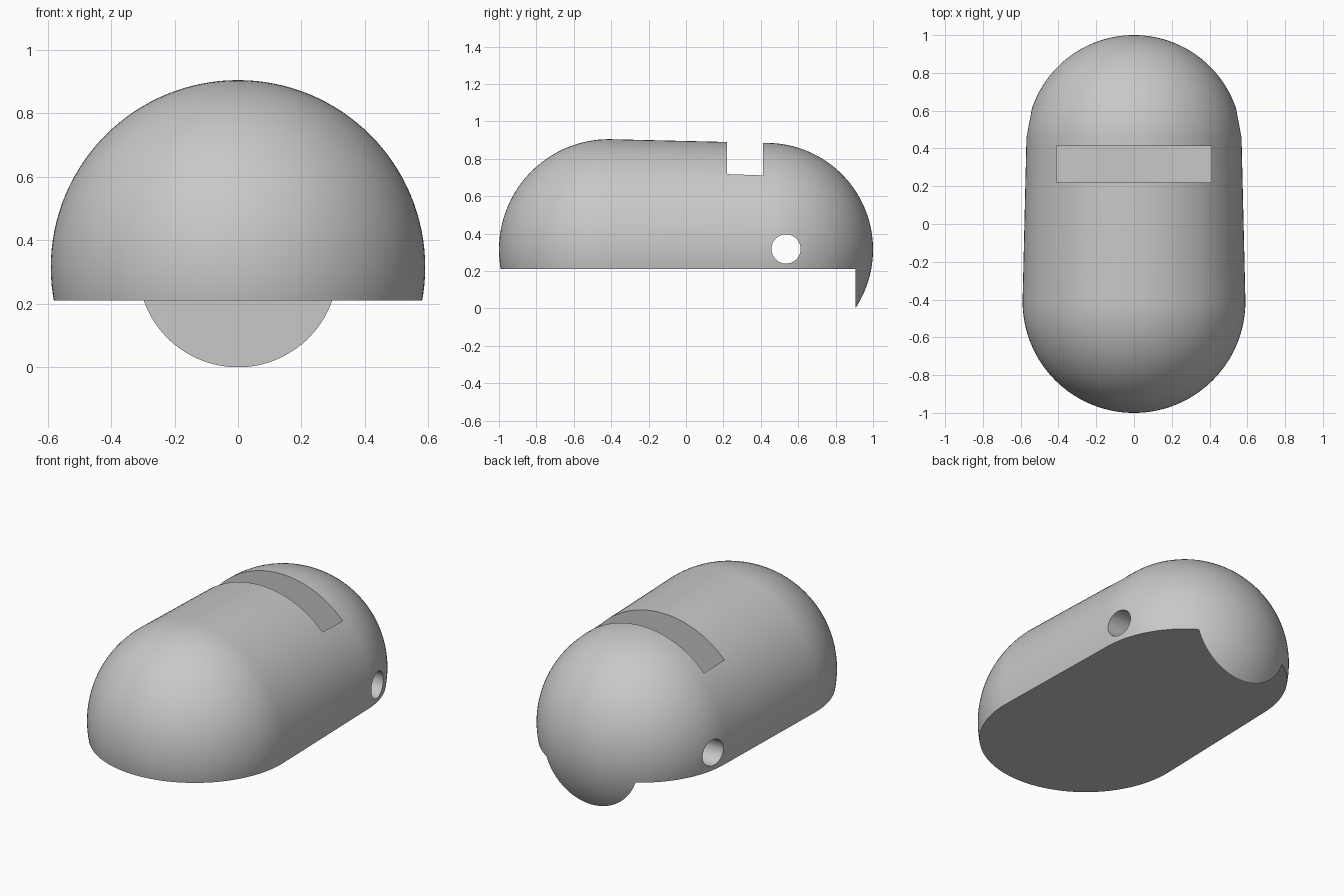
import bpy, bmesh, math
from mathutils import Vector, Matrix

cube = bpy.data.objects.get("Cube")
if cube:
    bpy.data.objects.remove(cube, do_unlink=True)

AXIS_Z = 0.315                      # height of the body's long axis
FRONT_Y, FRONT_R = -0.41, 0.59      # front dome
BACK_Y, BACK_R = 0.43, 0.57         # back dome
ARC_STEPS, SIDES = 32, 128

grey = bpy.data.materials.new("plain grey")
grey.use_nodes = True
grey.diffuse_color = (0.58, 0.58, 0.58, 1)
grey.node_tree.nodes["Principled BSDF"].inputs["Base Color"].default_value = grey.diffuse_color


def make_object(name, bm):
    bmesh.ops.recalc_face_normals(bm, faces=bm.faces)
    mesh = bpy.data.meshes.new(name)
    bm.to_mesh(mesh)
    bm.free()
    mesh.materials.append(grey)
    obj = bpy.data.objects.new(name, mesh)
    bpy.context.collection.objects.link(obj)
    return obj


def box(name, low, high):
    low, high = Vector(low), Vector(high)
    bm = bmesh.new()
    bmesh.ops.create_cube(bm, size=1, matrix=Matrix.Translation((low + high) / 2)
                          @ Matrix.Diagonal((*(high - low), 1)))
    return make_object(name, bm)


def cut(target, cutter):
    cutter.hide_render = True
    mod = target.modifiers.new("cut", 'BOOLEAN')
    mod.operation, mod.solver, mod.object = 'DIFFERENCE', 'EXACT', cutter
    bpy.context.view_layer.objects.active = target
    bpy.ops.object.modifier_apply(modifier=mod.name)
    bpy.data.objects.remove(cutter, do_unlink=True)


# Slightly tapered capsule: revolve its outline around the long axis
outline = []
for centre, radius, start in ((FRONT_Y, FRONT_R, math.pi), (BACK_Y, BACK_R, math.pi / 2)):
    for i in range(ARC_STEPS + 1):
        a = start - i / ARC_STEPS * math.pi / 2
        outline.append((0, centre + radius * math.cos(a), AXIS_Z + radius * math.sin(a)))
bm = bmesh.new()
verts = [bm.verts.new(p) for p in outline]
edges = [bm.edges.new(pair) for pair in zip(verts, verts[1:])]
bmesh.ops.spin(bm, geom=verts + edges, cent=(0, 0, AXIS_Z), axis=(0, 1, 0),
               angle=math.tau, steps=SIDES)
bmesh.ops.remove_doubles(bm, verts=bm.verts, dist=0.0001)
body = make_object("capsule_body", bm)

# Flat underside, leaving the rounded lip at the back
cut(body, box("underside_cutter", (-1, -2, -1), (1, 0.905, 0.21)))

# Deep rectangular slot in the top
cut(body, box("slot_cutter", (-0.41, 0.22, 0.42), (0.41, 0.412, 1.2)))

# Round hole straight through the sides
bm = bmesh.new()
bmesh.ops.create_cone(bm, cap_ends=True, segments=48, radius1=0.078, radius2=0.078, depth=2,
                      matrix=Matrix.Translation((0, 0.535, 0.318))
                      @ Matrix.Rotation(math.pi / 2, 4, 'Y'))
cut(body, make_object("hole_cutter", bm))

# Smooth domes with crisp cut edges
bpy.ops.object.select_all(action='DESELECT')
body.select_set(True)
bpy.context.view_layer.objects.active = body
bpy.ops.object.shade_smooth_by_angle(angle=math.radians(30))
